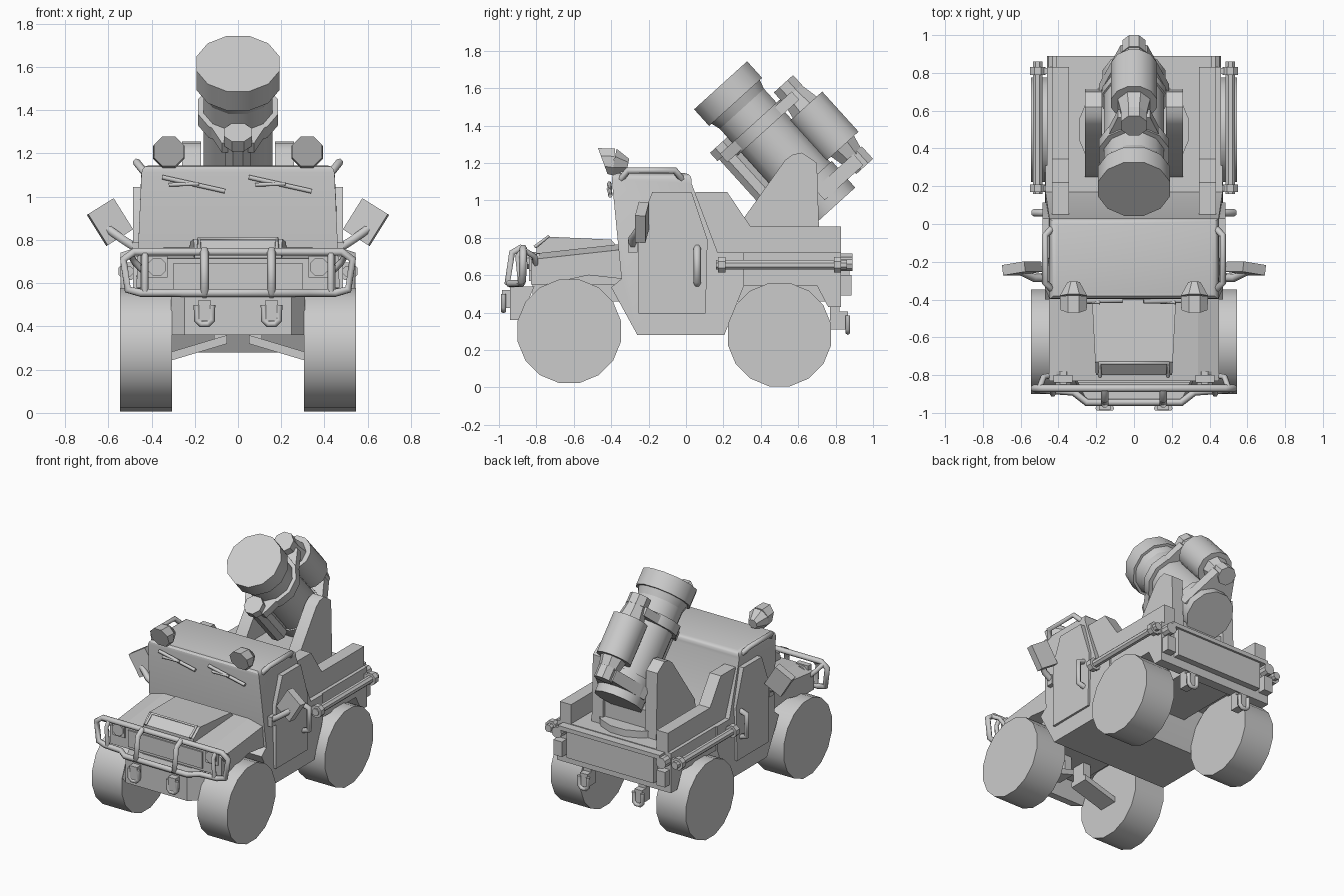
import bpy, bmesh, math
from mathutils import Vector, Matrix

cube = bpy.data.objects.get("Cube")
if cube:
    bpy.data.objects.remove(cube, do_unlink=True)

GREY = (0.6, 0.6, 0.6, 1)
paint = bpy.data.materials.new("plain_grey")
paint.use_nodes = True
paint.diffuse_color = GREY
paint.node_tree.nodes["Principled BSDF"].inputs["Base Color"].default_value = GREY
meshes = []


def finish(name, bm, mirror=False):
    bmesh.ops.recalc_face_normals(bm, faces=bm.faces)
    me = bpy.data.meshes.new(name)
    bm.to_mesh(me)
    bm.free()
    me.materials.append(paint)
    ob = bpy.data.objects.new(name, me)
    bpy.context.collection.objects.link(ob)
    if mirror:
        ob.modifiers.new("mirror", 'MIRROR')
    meshes.append(ob)


def prism(name, outline, x0, x1, mirror=False, shape=None, round_above=None):
    """Extrude a (y, z) outline across x; shape edits each vertex."""
    bm = bmesh.new()
    ends = [[bm.verts.new((x, y, z)) for y, z in outline] for x in (x0, x1)]
    for ring in ends:
        bm.faces.new(ring)
    for i in range(len(outline)):
        j = (i + 1) % len(outline)
        bm.faces.new((ends[0][i], ends[0][j], ends[1][j], ends[1][i]))
    if shape:
        for v in bm.verts:
            shape(v.co)
    if round_above:
        top = [e for e in bm.edges if all(v.co.z > round_above for v in e.verts)]
        bmesh.ops.bevel(bm, geom=top, offset=0.035, segments=3, profile=0.5, affect='EDGES')
    finish(name, bm, mirror)


def box(name, x0, x1, y0, y1, z0, z1, mirror=False):
    prism(name, [(y0, z0), (y1, z0), (y1, z1), (y0, z1)], x0, x1, mirror)


def cyl(name, p, q, r1, r2=None, n=12, mirror=False, shape=None):
    p, q = Vector(p), Vector(q)
    turn = (q - p).to_track_quat('Z', 'Y').to_matrix().to_4x4()
    bm = bmesh.new()
    bmesh.ops.create_cone(bm, cap_ends=True, segments=n, radius1=r1,
                          radius2=r1 if r2 is None else r2, depth=(q - p).length,
                          matrix=Matrix.Translation((p + q) / 2) @ turn @ Matrix.Rotation(math.pi / n, 4, 'Z'))
    if shape:
        for v in bm.verts:
            shape(v.co)
    finish(name, bm, mirror)


def tube(name, points, r, mirror=False, loop=False):
    cu = bpy.data.curves.new(name, 'CURVE')
    cu.dimensions = '3D'
    cu.bevel_depth, cu.bevel_resolution, cu.use_fill_caps = r, 1, True
    for s in ((1, -1) if mirror else (1,)):
        sp = cu.splines.new('POLY')
        sp.points.add(len(points) - 1)
        for pt, (x, y, z) in zip(sp.points, points):
            pt.co = (s * x, y, z, 1)
        sp.use_cyclic_u = loop
        sp.use_smooth = True
    cu.materials.append(paint)
    ob = bpy.data.objects.new(name, cu)
    bpy.context.collection.objects.link(ob)


# Wheels and running gear
for end, y, z in (("front", -0.624, 0.3), ("rear", 0.5, 0.282)):
    cyl(end + "_wheels", (0.305, y, z), (0.545, y, z), 0.282, n=16, mirror=True)
box("chassis", -0.2, 0.2, -0.82, 0.8, 0.46, 0.56)


def arm_drop(co):
    co.z -= 0.3 * (co.x - 0.05)


prism("front_suspension_arms", [(-0.7, 0.32), (-0.56, 0.32), (-0.56, 0.36), (-0.7, 0.36)], 0.05, 0.31,
      mirror=True, shape=arm_drop)
box("front_suspension_posts", 0.05, 0.11, -0.68, -0.58, 0.34, 0.46, mirror=True)


# Cab, narrowing slightly towards the roof
def taper(co):
    co.x *= 1 - 0.12 * max(0, co.z - 0.7)


prism("cab", [(-0.4, 0.535), (-0.26, 0.28), (0.205, 0.28), (0.31, 0.545), (0.31, 0.72),
              (0.17, 0.72), (0.03, 1.09), (0.03, 1.145), (-0.4, 1.145), (-0.345, 0.58)],
      -0.47, 0.47, shape=taper, round_above=1.12)
prism("doors", [(-0.255, 0.395), (0.105, 0.395), (0.115, 0.79), (0.03, 1.045), (-0.18, 1.045),
                (-0.255, 0.85)], 0.43, 0.485, mirror=True)
tube("roof_rails", [(0.43, -0.35, 1.11), (0.47, -0.31, 1.16), (0.47, -0.06, 1.16), (0.43, -0.02, 1.11)],
     0.018, mirror=True)
tube("door_handles", [(0.46, 0.06, 0.55), (0.53, 0.06, 0.57), (0.53, 0.06, 0.73), (0.46, 0.06, 0.75)],
     0.02, mirror=True)

# Windscreen wipers
for x in (-0.35, 0.05):
    tube("wiper_blade", [(x, -0.41, 1.09), (x + 0.29, -0.405, 1.025)], 0.012)
    tube("wiper_arm", [(x + 0.03, -0.41, 1.055), (x + 0.17, -0.415, 1.06)], 0.01)


# Bonnet: sloping forwards, with shoulders falling to the fenders
def bonnet_slope(co):
    if co.z > 0.65:
        co.z -= 0.11 * (-0.36 - co.y)


prism("bonnet", [(-0.83, 0.55), (-0.35, 0.55), (-0.35, 0.765), (-0.83, 0.765)],
      -0.34, 0.34, shape=bonnet_slope)


def fender_drop(co):
    bonnet_slope(co)
    if co.x > 0.4 and co.z > 0.65:
        co.z -= 0.03


prism("fenders", [(-0.83, 0.55), (-0.75, 0.55), (-0.52, 0.6), (-0.34, 0.58), (-0.34, 0.765),
                  (-0.83, 0.765)], 0.34, 0.45, mirror=True, shape=fender_drop)


def scoop_taper(co):
    co.x *= 1 + 0.25 * (co.y + 0.74)


prism("bonnet_scoop", [(-0.8, 0.7), (-0.4, 0.72), (-0.37, 0.755), (-0.4, 0.79), (-0.73, 0.805),
                       (-0.8, 0.745)], -0.205, 0.205, shape=scoop_taper)
tube("bonnet_vent", [(0.18, -0.81, 0.75), (0.18, -0.735, 0.805), (-0.18, -0.735, 0.805),
                     (-0.18, -0.81, 0.75)], 0.01)
box("grille", -0.3, 0.3, -0.84, -0.82, 0.57, 0.69)
box("headlight_frames", 0.325, 0.425, -0.84, -0.8, 0.625, 0.725, mirror=True)
cyl("headlights", (0.375, -0.85, 0.675), (0.375, -0.78, 0.675), 0.045, n=8, mirror=True)


# Front bumper, tow hooks and bull bar
def bumper_taper(co):
    if co.y < -0.9:
        co.x *= 0.8


prism("front_bumper", [(-0.94, 0.36), (-0.89, 0.36), (-0.81, 0.54), (-0.94, 0.54)],
      -0.31, 0.31, shape=bumper_taper)
half = [(0.48, -0.87, 0.745), (0.53, -0.87, 0.71), (0.51, -0.875, 0.57), (0.45, -0.88, 0.555),
        (0.32, -0.89, 0.555), (0.25, -0.945, 0.555)]
tube("bull_bar_frame", half + [(-x, y, z) for x, y, z in reversed(half)], 0.02, loop=True)
tube("bull_bar_uprights", [(0.155, -0.875, 0.75), (0.155, -0.93, 0.72), (0.155, -0.955, 0.56),
                           (0.155, -0.92, 0.54)], 0.02, mirror=True)
tube("bull_bar_ends", [(0.43, -0.87, 0.74), (0.43, -0.9, 0.7), (0.43, -0.885, 0.56)], 0.016, mirror=True)
tube("bull_bar_mounts", [(0.5, -0.87, 0.735), (0.48, -0.81, 0.7), (0.42, -0.8, 0.64)], 0.016, mirror=True)
for end, x, y0, y1, y, z in (("front", 0.155, -0.985, -0.93, -0.975, 0.5), ("rear", 0.22, 0.77, 0.865, 0.865, 0.385)):
    box(end + "_hook_mounts", x - 0.03, x + 0.03, y0, y1, z - 0.075, z + 0.02, mirror=True)
    tube(end + "_tow_hooks", [(x - 0.035, y, z), (x - 0.035, y, z - 0.07), (x - 0.015, y, z - 0.09),
                              (x + 0.015, y, z - 0.09), (x + 0.035, y, z - 0.07), (x + 0.035, y, z)],
         0.015, mirror=True)
box("rear_hook_hangers", 0.19, 0.25, 0.77, 0.82, 0.36, 0.45, mirror=True)

# Wing mirrors on arms
box("mirror_arm_roots", 0.44, 0.49, -0.31, -0.26, 0.72, 0.79, mirror=True)
tube("mirror_arms", [(0.46, -0.285, 0.755), (0.53, -0.285, 0.8), (0.6, -0.25, 0.85)], 0.022, mirror=True)
bm = bmesh.new()
bmesh.ops.create_cube(bm, size=1, matrix=Matrix.Translation((0.592, -0.235, 0.882))
                      @ Matrix.Rotation(math.radians(32), 4, 'Y')
                      @ Matrix.Rotation(math.radians(-8), 4, 'Z') @ Matrix.Diagonal((0.14, 0.055, 0.17, 1)))
finish("mirrors", bm, mirror=True)


# Roof spotlights with a forward-leaning rim
def lean(co):
    if co.y < -0.42:
        co.y -= 0.45 * (co.z - 1.21)


cyl("spotlight_rims", (0.32, -0.445, 1.21), (0.32, -0.385, 1.205), 0.075, 0.078, n=8, mirror=True, shape=lean)
cyl("spotlight_backs", (0.32, -0.385, 1.205), (0.32, -0.31, 1.19), 0.078, 0.035, n=8, mirror=True)
cyl("spotlight_stands", (0.32, -0.37, 1.1), (0.32, -0.37, 1.18), 0.02, n=8, mirror=True)

# Load bed with raised side walls
prism("load_bed", [(0.2, 0.545), (0.7, 0.545), (0.76, 0.43), (0.83, 0.43), (0.83, 0.72), (0.2, 0.72)],
      -0.46, 0.46)
prism("bed_walls", [(0.05, 0.7), (0.83, 0.7), (0.83, 0.86), (0.345, 0.86), (0.22, 1.045), (0.05, 1.045)],
      0.345, 0.435, mirror=True)
box("tailgate", -0.35, 0.35, 0.82, 0.875, 0.49, 0.69)
box("tailgate_lip", -0.41, 0.41, 0.82, 0.89, 0.685, 0.715)
cyl("tail_lights", (0.42, 0.82, 0.66), (0.42, 0.89, 0.66), 0.04, n=10, mirror=True)
box("rear_reflectors", 0.38, 0.45, 0.82, 0.885, 0.49, 0.6, mirror=True)

# Side tubes with end collars
cyl("side_tubes", (0.51, 0.16, 0.655), (0.51, 0.86, 0.655), 0.027, n=8, mirror=True)
for y in (0.19, 0.81):
    cyl("side_tube_collars", (0.51, y - 0.02, 0.655), (0.51, y + 0.02, 0.655), 0.045, n=8, mirror=True)
    box("side_tube_brackets", 0.45, 0.51, y - 0.015, y + 0.015, 0.63, 0.68, mirror=True)

# Gun mount
cyl("turntable", (0, 0.5, 0.7), (0, 0.5, 0.77), 0.295, n=16)
prism("mount_cheeks", [(0.25, 0.72), (0.27, 0.85), (0.53, 1.215), (0.57, 1.245), (0.62, 1.255), (0.7, 1.2),
                       (0.715, 0.72)], 0.17, 0.26, mirror=True)
box("mount_cradle", -0.18, 0.18, 0.4, 0.69, 0.72, 0.9)


def gun(t, off):
    """Point t along the barrel from the muzzle, off above its axis."""
    return (0, 0.185 + 0.67 * t + 0.74 * off, 1.615 - 0.74 * t + 0.67 * off)


# Barrel and recoil cylinders: name, start, end, offset, radii
for name, t0, t1, off, r0, r1 in (
        ("muzzle", 0, 0.12, 0, 0.198, 0.198),
        ("muzzle_neck", 0.12, 0.17, 0, 0.18, 0.165),
        ("barrel", 0.15, 0.75, 0, 0.165, 0.165),
        ("barrel_collar", 0.27, 0.34, 0, 0.192, 0.192),
        ("breech", 0.7, 0.89, 0, 0.175, 0.172),
        ("lower_recoil_cap", 0.23, 0.29, -0.22, 0.07, 0.07),
        ("lower_recoil_rod", 0.25, 0.66, -0.215, 0.062, 0.062),
        ("upper_recoil_cap", 0.22, 0.29, 0.255, 0.075, 0.075),
        ("upper_recoil_neck", 0.28, 0.4, 0.255, 0.07, 0.095),
        ("upper_recoil_cylinder", 0.39, 0.68, 0.26, 0.125, 0.125),
        ("upper_recoil_base", 0.68, 0.76, 0.265, 0.09, 0.07),
        ("upper_recoil_end", 0.75, 0.84, 0.28, 0.066, 0.066)):
    cyl(name, gun(t0, off), gun(t1, off), r0, r1, n=12 if r0 > 0.1 else 8)


# Clamps narrowing from the barrel to the recoil cylinders
def clamp(name, t0, t1, reach, tip):
    def narrow(co):
        off = 0.74 * (co.y - 0.185) + 0.67 * (co.z - 1.615)
        co.x *= tip if abs(off) > 0.1 else 0.185
    prism(name, [gun(t, o)[1:] for t, o in ((t0, 0), (t1, 0), (t1, reach), (t0, reach))], -1, 1, shape=narrow)


clamp("lower_clamp", 0.27, 0.33, -0.25, 0.075)
clamp("upper_clamp", 0.28, 0.34, 0.26, 0.085)
clamp("rear_clamp", 0.75, 0.83, 0.28, 0.07)

# Smooth round parts, keeping hard edges
bpy.ops.object.select_all(action='DESELECT')
for ob in meshes:
    ob.select_set(True)
bpy.context.view_layer.objects.active = meshes[0]
bpy.ops.object.shade_smooth_by_angle(angle=math.radians(32))
